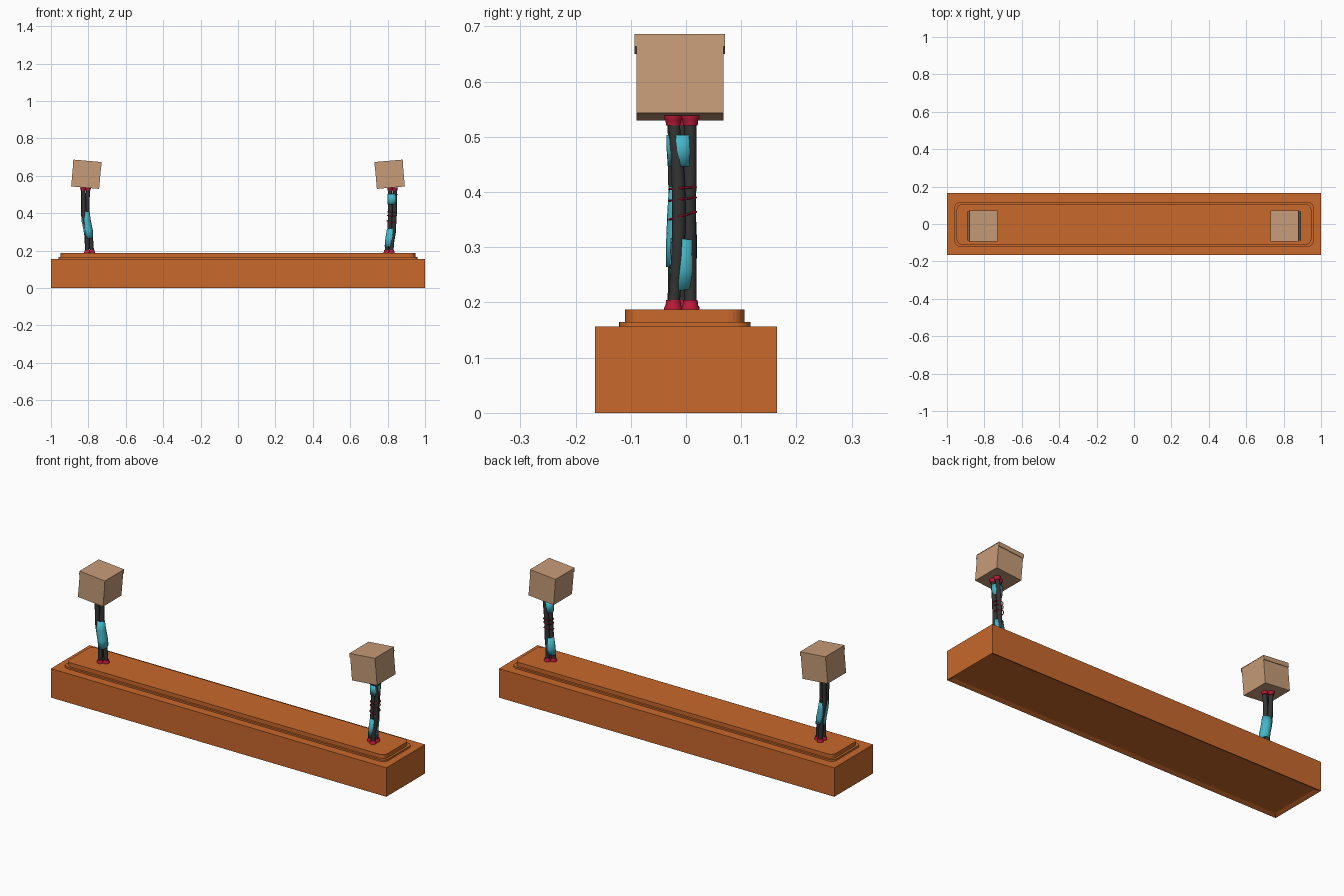
import bpy, bmesh, math
from mathutils import Vector, Matrix

if "Cube" in bpy.data.objects:
    bpy.data.objects.remove(bpy.data.objects["Cube"])


def mat(name, c):
    m = bpy.data.materials.new(name)
    m.diffuse_color = (*c, 1)
    m.use_nodes = True
    m.node_tree.nodes["Principled BSDF"].inputs["Base Color"].default_value = m.diffuse_color
    return m


ORANGE = mat("orange", (0.58, 0.14, 0.025))
CARD = mat("cardboard", (0.57, 0.33, 0.19))
TEAL = mat("teal", (0.06, 0.48, 0.58))
DARK = mat("charcoal", (0.035, 0.035, 0.035))
RED = mat("red", (0.5, 0.01, 0.04))


def finish(name, bm, m, smooth=False):
    bmesh.ops.recalc_face_normals(bm, faces=bm.faces[:])
    me = bpy.data.meshes.new(name)
    bm.to_mesh(me)
    bm.free()
    me.materials.append(m)
    o = bpy.data.objects.new(name, me)
    bpy.context.collection.objects.link(o)
    if smooth:
        bpy.context.view_layer.objects.active = o
        o.select_set(True)
        bpy.ops.object.shade_smooth_by_angle(angle=math.radians(40))
        o.select_set(False)
    return o


def add_box(bm, size, at):
    return bmesh.ops.create_cube(bm, size=1, matrix=Matrix.Translation(at) @ Matrix.Diagonal((*size, 1)))["verts"]


def loft(bm, rings, caps=True):
    vs = [[bm.verts.new(p) for p in r] for r in rings]
    for a, b in zip(vs, vs[1:]):
        for i in range(len(a)):
            j = (i + 1) % len(a)
            bm.faces.new((a[i], a[j], b[j], b[i]))
    if caps:
        bm.faces.new(vs[0])
        bm.faces.new(vs[-1])


def ellipse(x, y, z, rx, ry, slant=0, n=20):
    return [Vector((x + rx * math.cos(t), y + ry * math.sin(t), z + slant * math.sin(t)))
            for t in (2 * math.pi * i / n for i in range(n))]


# plinth with recessed underside
bm = bmesh.new()
add_box(bm, (2, 0.33, 0.156), (0, 0, 0.078))
bottom = [f for f in bm.faces if f.normal.z < -0.5]
bmesh.ops.inset_region(bm, faces=bottom, thickness=0.03)
bmesh.ops.translate(bm, verts=bottom[0].verts[:], vec=(0, 0, 0.01))
finish("plinth", bm, ORANGE)


# rounded top steps
def slab(name, hx, hy, z0, z1, r):
    ring = []
    for sx, sy, a0 in ((1, 1, 0), (-1, 1, 90), (-1, -1, 180), (1, -1, 270)):
        for k in range(7):
            a = math.radians(a0 + 15 * k)
            ring.append((sx * (hx - r) + r * math.cos(a), -0.002 + sy * (hy - r) + r * math.sin(a)))
    bm = bmesh.new()
    loft(bm, [[(x, y, z) for x, y in ring] for z in (z0, z1)])
    finish(name, bm, ORANGE)


slab("lower_step", 0.96, 0.119, 0.15, 0.165, 0.03)
slab("upper_step", 0.948, 0.108, 0.16, 0.187, 0.03)


# carton with thin overhanging lid
def carton(name, x, tilt):
    bm = bmesh.new()
    add_box(bm, (0.15, 0.157, 0.142), (0, 0, 0))
    add_box(bm, (0.152, 0.164, 0.003), (0, 0, 0.0715))
    for s in (-1, 1):
        add_box(bm, (0.152, 0.003, 0.022), (0, s * 0.0805, 0.061))
    o = finish(name, bm, CARD)
    o.location = (x, -0.011, 0.607)
    o.rotation_euler.y = math.radians(tilt)


carton("left_carton", -0.811, 5)
carton("right_carton", 0.811, -5)

OFFSETS = ((0.013, -0.015), (0.013, 0.016), (-0.013, 0.0))


def at(path, z):
    for (z0, x0), (z1, x1) in zip(path, path[1:]):
        if z <= z1:
            t = (z - z0) / (z1 - z0)
            return x0 + (x1 - x0) * t * t * (3 - 2 * t)
    return path[-1][1]


def post(side, path, flip, twist, sleeves, cords):
    rods, pads = bmesh.new(), bmesh.new()
    for ox, oy in OFFSETS:
        ox *= flip
        rings = []
        for k in range(15):
            z = 0.19 + k * 0.0245
            t = k / 14
            a = twist * math.sin(math.pi * t)
            s = 1 - 0.3 * math.sin(math.pi * t)
            dx = (ox * math.cos(a) - oy * math.sin(a)) * s
            dy = (ox * math.sin(a) + oy * math.cos(a)) * s
            r = 0.0105 + 0.002 * math.sin(math.pi * t)
            rings.append(ellipse(at(path, z) + dx, dy - 0.008, z, r, r, n=14))
        loft(rods, rings)
        # flared feet and caps
        for z, d in ((0.186, 1), (0.538, -1)):
            x, y = at(path, z) + ox, oy - 0.008
            loft(pads, [ellipse(x, y, z + d * h, r, r, n=16)
                        for h, r in ((0, 0.0165), (0.005, 0.0165), (0.009, 0.014), (0.018, 0.013))])
    finish(side + "_rods", rods, DARK, True)
    finish(side + "_pads", pads, RED, True)
    # cloth sleeves: (z, half width x, half width y, slant, y centre)
    for i, prof in enumerate(sleeves):
        bm = bmesh.new()
        loft(bm, [ellipse(at(path, z) + 0.0, y, z, rx, ry, sl) for z, rx, ry, sl, y in prof], False)
        o = finish(f"{side}_sleeve_{i + 1}", bm, TEAL, True)
        m = o.modifiers.new("thickness", "SOLIDIFY")
        m.thickness = 0.002
    # wound cord rings
    if cords:
        bm = bmesh.new()
        for z, tilt in cords:
            loops = []
            for k in range(25):
                a = 2 * math.pi * k / 24
                c = Vector((at(path, z) + 0.025 * math.cos(a), -0.006 + 0.024 * math.sin(a), z + tilt * math.sin(a)))
                out = Vector((math.cos(a), math.sin(a), 0))
                loops.append([c + 0.0022 * (out * math.cos(b) + Vector((0, 0, math.sin(b))))
                              for b in (math.pi * j / 3 for j in range(6))])
            loft(bm, loops, False)
        bmesh.ops.remove_doubles(bm, verts=bm.verts[:], dist=1e-5)
        finish(side + "_cord", bm, RED, True)


post("left", ((0.18, -0.793), (0.27, -0.797), (0.40, -0.816), (0.54, -0.815)), -1, 0.15,
     [((0.272, 0.023, 0.028, 0.008, -0.008), (0.31, 0.025, 0.028, 0, -0.008),
       (0.36, 0.025, 0.026, 0, -0.008), (0.405, 0.023, 0.023, -0.005, -0.008))], ())
post("right", ((0.18, 0.808), (0.22, 0.808), (0.32, 0.82), (0.42, 0.824), (0.54, 0.826)), 1, 0.5,
     [((0.222, 0.024, 0.024, 0.004, -0.006), (0.26, 0.025, 0.024, 0, -0.006), (0.315, 0.024, 0.022, -0.002, -0.006)),
      ((0.446, 0.024, 0.023, 0, -0.01), (0.475, 0.026, 0.025, 0, -0.01), (0.503, 0.026, 0.025, 0, -0.01))],
     ((0.357, 0.007), (0.387, 0.003), (0.407, 0.002)))
